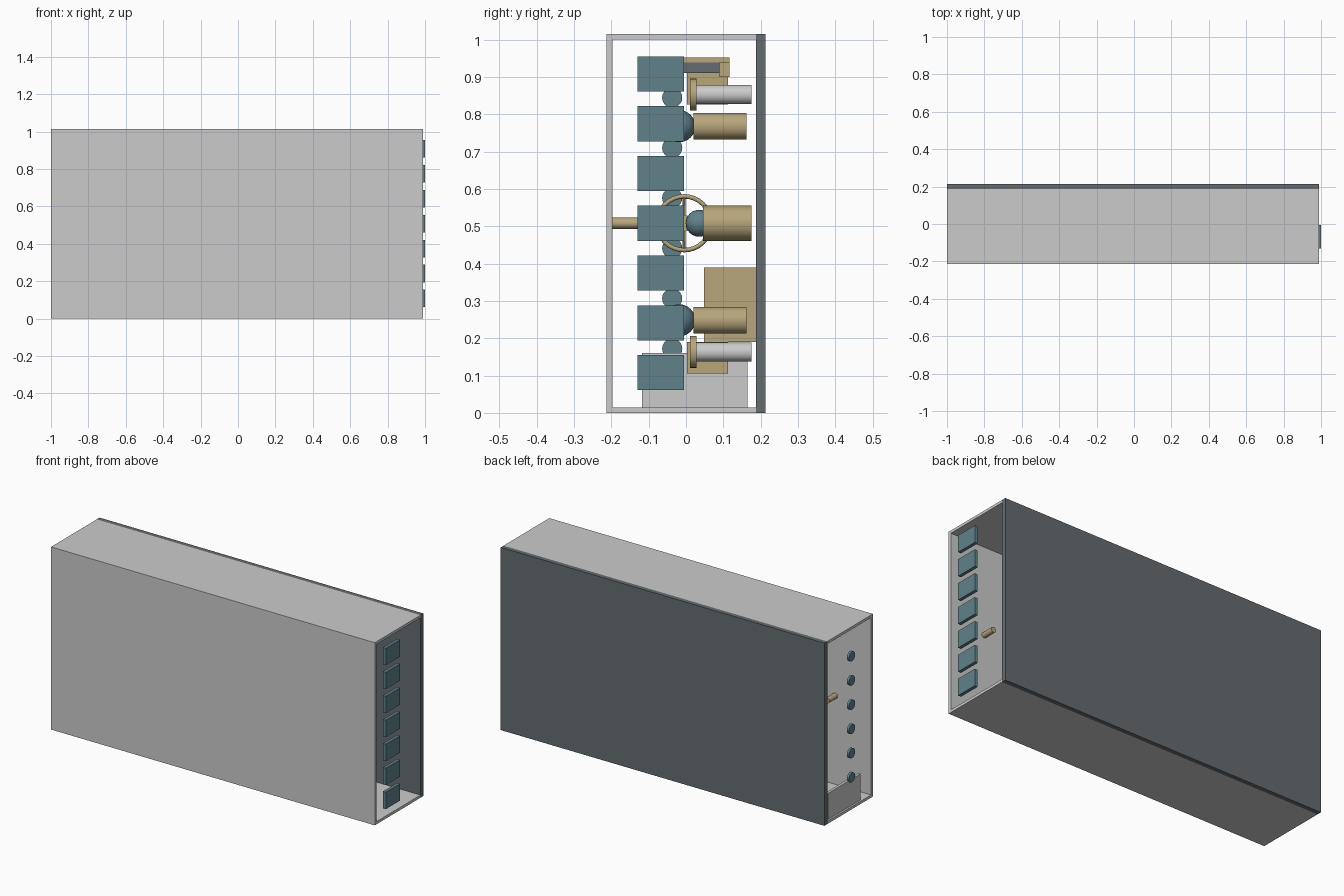
import bpy, math
from mathutils import Vector

if "Cube" in bpy.data.objects:
    bpy.data.objects.remove(bpy.data.objects["Cube"])


def material(name, rgb):
    m = bpy.data.materials.new(name)
    m.diffuse_color = (*rgb, 1)
    m.use_nodes = True
    m.node_tree.nodes["Principled BSDF"].inputs["Base Color"].default_value = m.diffuse_color
    return m


TEAL = material("teal", (0.12, 0.22, 0.26))
BRASS = material("brass", (0.48, 0.38, 0.2))
DARK = material("dark_steel", (0.13, 0.15, 0.16))
MID = 0.508  # mid height of the cabinet


def paint(o, name, mat):
    o.name = name
    if mat:
        o.data.materials.append(mat)
    return o


def box(name, lo, hi, mat=None):
    lo, hi = Vector(lo), Vector(hi)
    bpy.ops.mesh.primitive_cube_add(size=1, location=(lo + hi) / 2)
    o = bpy.context.object
    o.scale = hi - lo
    bpy.ops.object.transform_apply(location=False, rotation=False, scale=True)
    return paint(o, name, mat)


def rod(name, a, b, r, mat=None, sides=20):
    a, b = Vector(a), Vector(b)
    bpy.ops.mesh.primitive_cylinder_add(vertices=sides, radius=r, depth=(b - a).length,
                                        location=(a + b) / 2)
    o = bpy.context.object
    o.rotation_euler = (b - a).to_track_quat('Z', 'Y').to_euler()
    bpy.ops.object.shade_smooth_by_angle(angle=math.radians(35))
    return paint(o, name, mat)


def ball(name, loc, r, mat):
    bpy.ops.mesh.primitive_uv_sphere_add(segments=20, ring_count=12, radius=r, location=loc)
    o = bpy.context.object
    bpy.ops.object.shade_smooth()
    return paint(o, name, mat)


# Casing: sleeve open at both ends, with a heavier back plate
box("front_panel", (-1, -0.213, 0), (0.99, -0.197, 1.015))
box("top_panel", (-1, -0.197, 1.0), (0.99, 0.188, 1.015))
box("bottom_panel", (-1, -0.197, 0), (0.99, 0.188, 0.015))
box("back_panel", (-1, 0.188, 0), (0.99, 0.213, 1.015), DARK)

# Square plates at the right end
for i in range(7):
    z = 0.108 + i * 0.1333
    box("end_plate", (0.982, -0.13, z - 0.047), (1.0, -0.005, z + 0.047), TEAL)

# Round sockets and low guard at the left end
for i in range(6):
    z = 0.172 + i * 0.1345
    rod("end_socket", (-0.995, -0.037, z), (-0.982, -0.037, z), 0.027, TEAL)
box("lower_guard", (-0.99, -0.118, 0.015), (-0.975, 0.165, 0.16))

# Short pegs on the inside of the front panel
for x in (-0.78, 0.78):
    rod("wall_peg", (x, -0.197, MID), (x, -0.125, MID), 0.015, BRASS)

# Central drive with ball joint
rod("main_drive", (0, 0.045, MID), (0, 0.175, MID), 0.047, BRASS)
ball("main_joint", (0, 0.035, MID), 0.036, TEAL)

# Spoked wheel
bpy.ops.mesh.primitive_torus_add(major_segments=32, minor_segments=8, major_radius=0.072,
                                 minor_radius=0.006, location=(-0.1, -0.005, MID),
                                 rotation=(0, math.pi / 2, 0))
bpy.ops.object.shade_smooth()
paint(bpy.context.object, "wheel_rim", BRASS)
for k in range(3):
    a = k * math.pi / 3 + math.pi / 6
    dy, dz = 0.072 * math.cos(a), 0.072 * math.sin(a)
    rod("wheel_spoke", (-0.1, -0.005 - dy, MID - dz), (-0.1, -0.005 + dy, MID + dz),
        0.004, BRASS, 8)
rod("wheel_hub", (-0.12, -0.005, MID), (-0.04, -0.005, MID), 0.022, BRASS)

# Upper and lower drives, mirrored about the mid height
for s in (-1, 1):
    z = MID + s * 0.26
    rod("side_drive", (0.3, 0.02, z), (0.3, 0.162, z), 0.036, BRASS)
    ball("side_joint", (0.3, -0.018, z), 0.043, TEAL)
    z = MID + s * 0.345
    rod("grey_cylinder", (0.5, 0.028, z), (0.5, 0.175, z), 0.026)
    rod("cylinder_flange", (0.5, 0.011, z), (0.5, 0.028, z), 0.043, BRASS)
    z = MID + s * 0.36
    box("cylinder_bracket", (-0.45, 0.003, z - 0.042), (-0.35, 0.112, z + 0.042), BRASS)

# Control box and top rail
box("control_box", (-0.6, 0.048, 0.19), (-0.4, 0.188, 0.39), BRASS)
box("rail_body", (-0.3, -0.005, 0.91), (0.3, 0.09, 0.938), DARK)
box("rail_cap", (-0.3, -0.005, 0.938), (0.3, 0.116, 0.952), BRASS)
for x in (-0.25, 0.25):
    box("rail_clip", (x - 0.04, 0.09, 0.9), (x + 0.04, 0.116, 0.938), BRASS)
